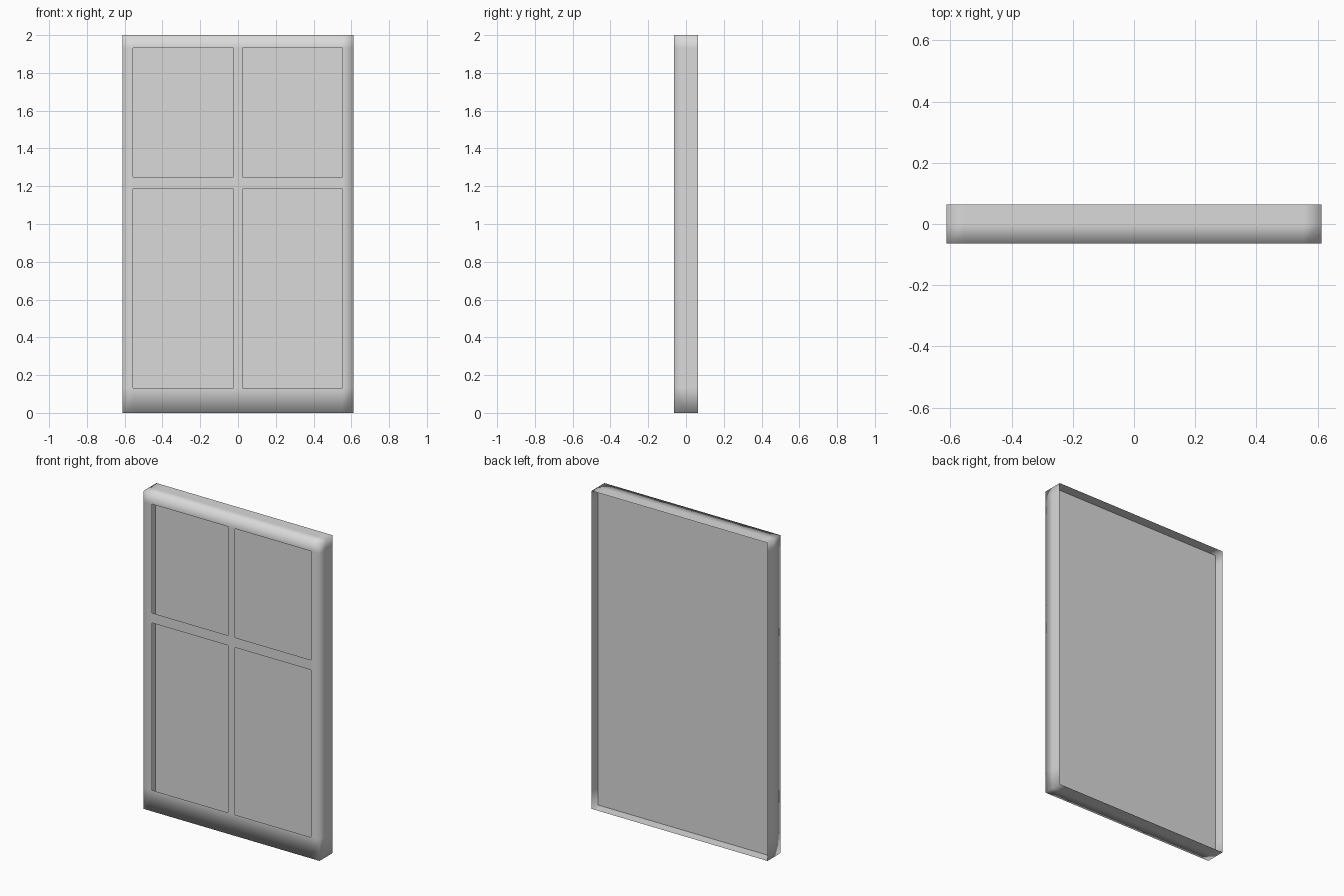
import bpy
import bmesh

cube = bpy.data.objects.get("Cube")
if cube:
    bpy.data.objects.remove(cube, do_unlink=True)

FRONT, PANE, BACK = -0.064, 0.0, 0.064
XS = [-0.612, -0.555, -0.025, 0.023, 0.553, 0.612]
ZS = [0, 0.133, 1.185, 1.248, 1.932, 2]
LINER = 0.575

grey = bpy.data.materials.new("light_grey")
grey.use_nodes = True
colour = (0.7, 0.7, 0.7, 1)
grey.diffuse_color = colour
grey.node_tree.nodes["Principled BSDF"].inputs["Base Color"].default_value = colour


def add_object(name, bm):
    mesh = bpy.data.meshes.new(name)
    bm.to_mesh(mesh)
    bm.free()
    mesh.materials.append(grey)
    obj = bpy.data.objects.new(name, mesh)
    bpy.context.collection.objects.link(obj)


def add_quad(name, corners):
    bm = bmesh.new()
    bm.faces.new([bm.verts.new(c) for c in corners])
    add_object(name, bm)


def is_outer(edge):
    a, b = (v.co for v in edge.verts)
    return any(abs(a[i] - lim) < 1e-4 and abs(b[i] - lim) < 1e-4
               for i, lim in ((0, XS[0]), (0, XS[-1]), (2, ZS[0]), (2, ZS[-1])))


# Window frame: thin front lattice with four openings
bm = bmesh.new()
grid = [[bm.verts.new((x, FRONT, z)) for z in ZS] for x in XS]
for i in range(len(XS) - 1):
    for k in range(len(ZS) - 1):
        if i in (1, 3) and k in (1, 3):
            continue
        bm.faces.new((grid[i][k], grid[i + 1][k], grid[i + 1][k + 1], grid[i][k + 1]))

# Thin outer walls, open at the back, with a loop where the panes sit
edges = [e for e in bm.edges if is_outer(e)]
for depth in (PANE, BACK):
    new = bmesh.ops.extrude_edge_only(bm, edges=edges)["geom"]
    for v in new:
        if isinstance(v, bmesh.types.BMVert):
            v.co.y = depth
    edges = [e for e in new if isinstance(e, bmesh.types.BMEdge) and e.is_boundary]
bmesh.ops.recalc_face_normals(bm, faces=bm.faces)
for f in bm.faces:
    f.smooth = True
add_object("window_frame", bm)

# Pane sheet behind the openings
add_quad("window_panes", [(x, PANE, z) for x, z in (
    (XS[0], ZS[0]), (XS[-1], ZS[0]), (XS[-1], ZS[-1]), (XS[0], ZS[-1]))])

# Upright liners between the front lattice and the panes
for side, x in (("right", -LINER), ("left", LINER)):
    add_quad(side + "_liner", [(x, y, z) for y, z in (
        (FRONT, ZS[0]), (PANE, ZS[0]), (PANE, ZS[-1]), (FRONT, ZS[-1]))])
